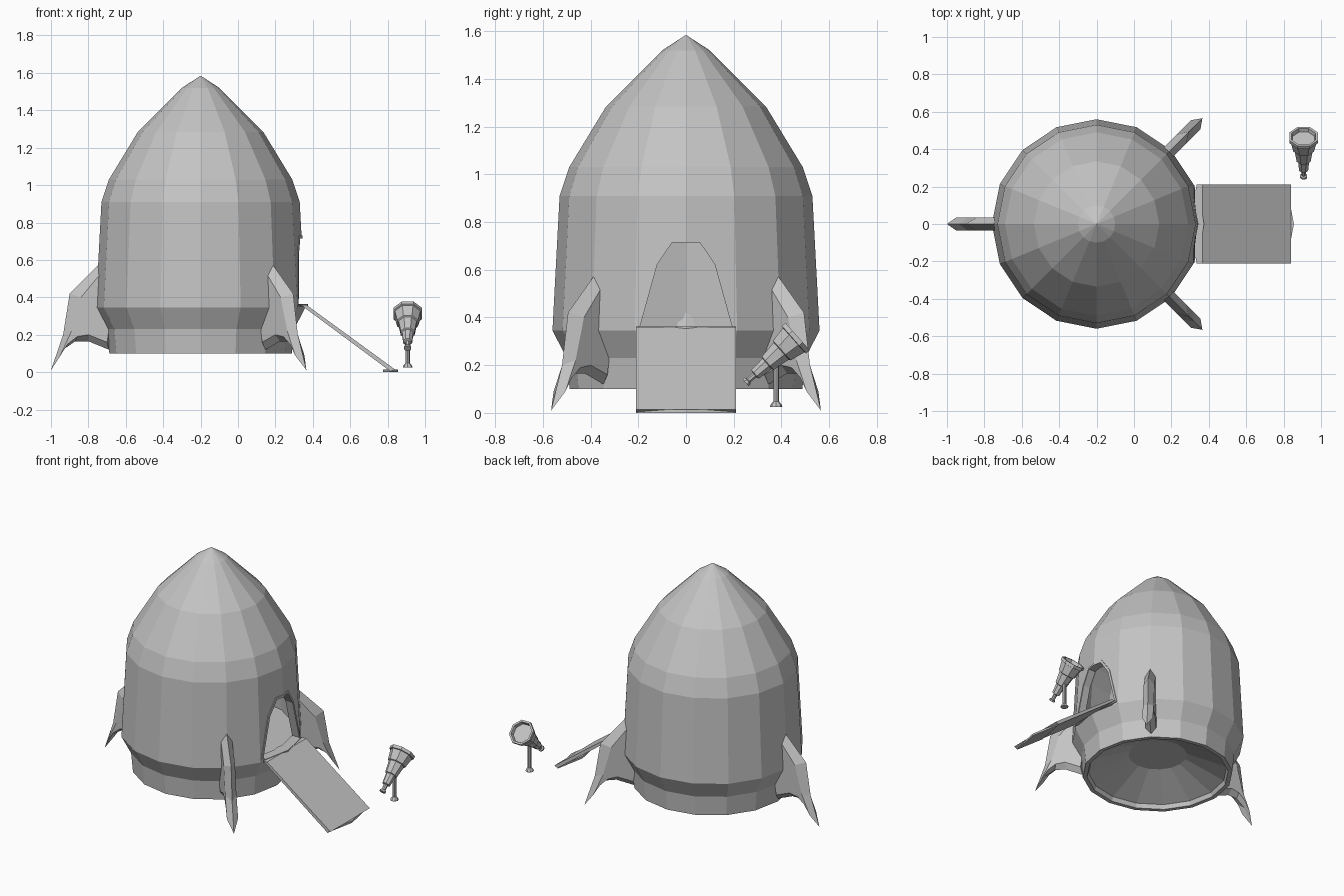
import bpy, bmesh, math
from math import sin, cos, pi, tan
from mathutils import Matrix, Vector

cube = bpy.data.objects.get("Cube")
if cube:
    bpy.data.objects.remove(cube, do_unlink=True)

GREY = 0.55
mat = bpy.data.materials.new("plain_grey")
mat.use_nodes = True
mat.diffuse_color = (GREY, GREY, GREY, 1)
bsdf = next(n for n in mat.node_tree.nodes if n.type == 'BSDF_PRINCIPLED')
bsdf.inputs["Base Color"].default_value = (GREY, GREY, GREY, 1)
bsdf.inputs["Roughness"].default_value = 0.8

CX = -0.2                                   # hull axis


def make(name, verts, faces, matrix=None):
    bm = bmesh.new()
    vs = [bm.verts.new(v) for v in verts]
    for f in faces:
        bm.faces.new([vs[i] for i in f])
    bmesh.ops.remove_doubles(bm, verts=bm.verts, dist=1e-5)
    bmesh.ops.recalc_face_normals(bm, faces=bm.faces)
    if matrix:
        bm.transform(matrix)
    me = bpy.data.meshes.new(name)
    bm.to_mesh(me)
    bm.free()
    me.materials.append(mat)
    ob = bpy.data.objects.new(name, me)
    bpy.context.collection.objects.link(ob)
    return ob


def lathe(name, profile, sides, matrix, turn=0):
    """Spin (radius, height) points round z; the profile starts and ends on the axis."""
    verts = [(r * cos(turn + 2 * pi * k / sides), r * sin(turn + 2 * pi * k / sides), z)
             for r, z in profile for k in range(sides)]
    faces = []
    for i in range(len(profile) - 1):
        for k in range(sides):
            a, b = i * sides + k, i * sides + (k + 1) % sides
            if profile[i][0] == 0:
                faces.append((a, a + sides, b + sides))
            elif profile[i + 1][0] == 0:
                faces.append((a, b, a + sides))
            else:
                faces.append((a, b, b + sides, a + sides))
    return make(name, [v for v in verts], faces, matrix)


def loft(name, rings, closed=False, matrix=None):
    """Join equal rings with quads; cap the ends, or close the loft on itself."""
    n, m = len(rings[0]), len(rings)
    faces = [(i * n + k, i * n + (k + 1) % n,
              (i + 1) % m * n + (k + 1) % n, (i + 1) % m * n + k)
             for i in range(m if closed else m - 1) for k in range(n)]
    if not closed:
        faces += [tuple(range(n)), tuple(range((m - 1) * n, m * n))]
    return make(name, [p for ring in rings for p in ring], faces, matrix)


def cut(target, cutter):
    mod = target.modifiers.new("cut", 'BOOLEAN')
    mod.operation, mod.solver, mod.object = 'DIFFERENCE', 'EXACT', cutter
    bpy.context.view_layer.update()
    dg = bpy.context.evaluated_depsgraph_get()
    me = bpy.data.meshes.new_from_object(target.evaluated_get(dg))
    target.modifiers.clear()
    target.data = me
    bpy.data.objects.remove(cutter, do_unlink=True)


# Hull with a hollow engine bell below and a cabin inside
at_axis = Matrix.Translation((CX, 0, 0))
hull = lathe("hull", [(0, .245), (.19, .245), (.45, .13), (.46, .1), (.488, .1), (.5, .23),
                      (.56, .345), (.53, .91), (.49, 1.03), (.335, 1.285),
                      (.1, 1.52), (0, 1.585)], 16, at_axis)
cabin = lathe("cabin_cutter", [(0, .355), (.51, .355), (.48, .9), (.44, 1.01),
                               (.29, 1.25), (0, 1.48)], 16, at_axis)
cut(hull, cabin)


# Doorway and its thin frame, wrapped over the two front facets
def hull_x(y, z):
    return CX + .56 - .03 * (z - .345) / .565 - abs(y) * tan(pi / 16)


def door_loop(inset):
    half = [(.208 - inset, .357 + inset * .3), (.135 - inset, .63 - inset * .4),
            (.065 - inset * .5, .73 - inset)]
    return ([(0, half[0][1])] + half + [(0, half[2][1])]
            + [(-y, z) for y, z in reversed(half)])


door_cutter = loft("door_cutter", [[(x, y, z) for y, z in door_loop(.008)] for x in (.1, .6)])
cut(hull, door_cutter)


def frame_ring(inset, depth):
    return [(hull_x(y, z) + depth, y, z) for y, z in door_loop(inset)]


loft("door_frame", [frame_ring(0, -.05), frame_ring(0, .004),
                    frame_ring(.015, .004), frame_ring(.015, -.05)], closed=True)

# Boarding ramp with a pointed threshold and a pointed foot
W = .21
loft("ramp", [[(.335, y, .36), (.365, y, .36), (.84, y, .014),
               (.815, y, .004)] for y in (-W, W)])


def wedge(name, x, z, t):
    loft(name, [[(x, -W, h), (x + .04, 0, h), (x, W, h), (x - .04, 0, h)]
                for h in (z - t, z)])


wedge("ramp_threshold", .335, .363, .015)
wedge("ramp_foot", .815, .014, .014)

# Three swept fins: sharp outline, thick middle
outline = [(.54, .58), (.70, .42), (.735, .2), (.80, .01), (.735, .12),
           (.67, .165), (.60, .165), (.49, .12), (.48, .3)]
ridge = [(.54, .52), (.64, .40), (.69, .22), (.75, .09), (.71, .15),
         (.66, .19), (.60, .20), (.50, .16), (.48, .3)]
for label, deg in (("left_side_fin", 45), ("rear_fin", 180), ("right_side_fin", -45)):
    loft(label, [[(r, -.035, z) for r, z in ridge],
                 [(r, 0, z) for r, z in outline],
                 [(r, .035, z) for r, z in ridge]],
         matrix=at_axis @ Matrix.Rotation(math.radians(deg), 4, 'Z'))

# Telescope on its post
lathe("telescope_post", [(0, .025), (.026, .025), (.024, .034), (.012, .048),
                         (.012, .21), (0, .21)], 8, Matrix.Translation((.907, .378, 0)))
axis = Vector((0, .218, .194))
aim = Matrix.Translation((.907, .25, .126)) @ axis.to_track_quat('Z', 'X').to_matrix().to_4x4()
lathe("telescope_tube", [(0, 0), (.02, 0), (.02, .012), (.012, .016), (.014, .05),
                         (.026, .054), (.032, .12), (.04, .124), (.052, .2),
                         (.06, .204), (.074, .27), (.083, .272), (.083, .292),
                         (.07, .292), (.064, .27), (0, .27)], 8, aim, pi / 8)
